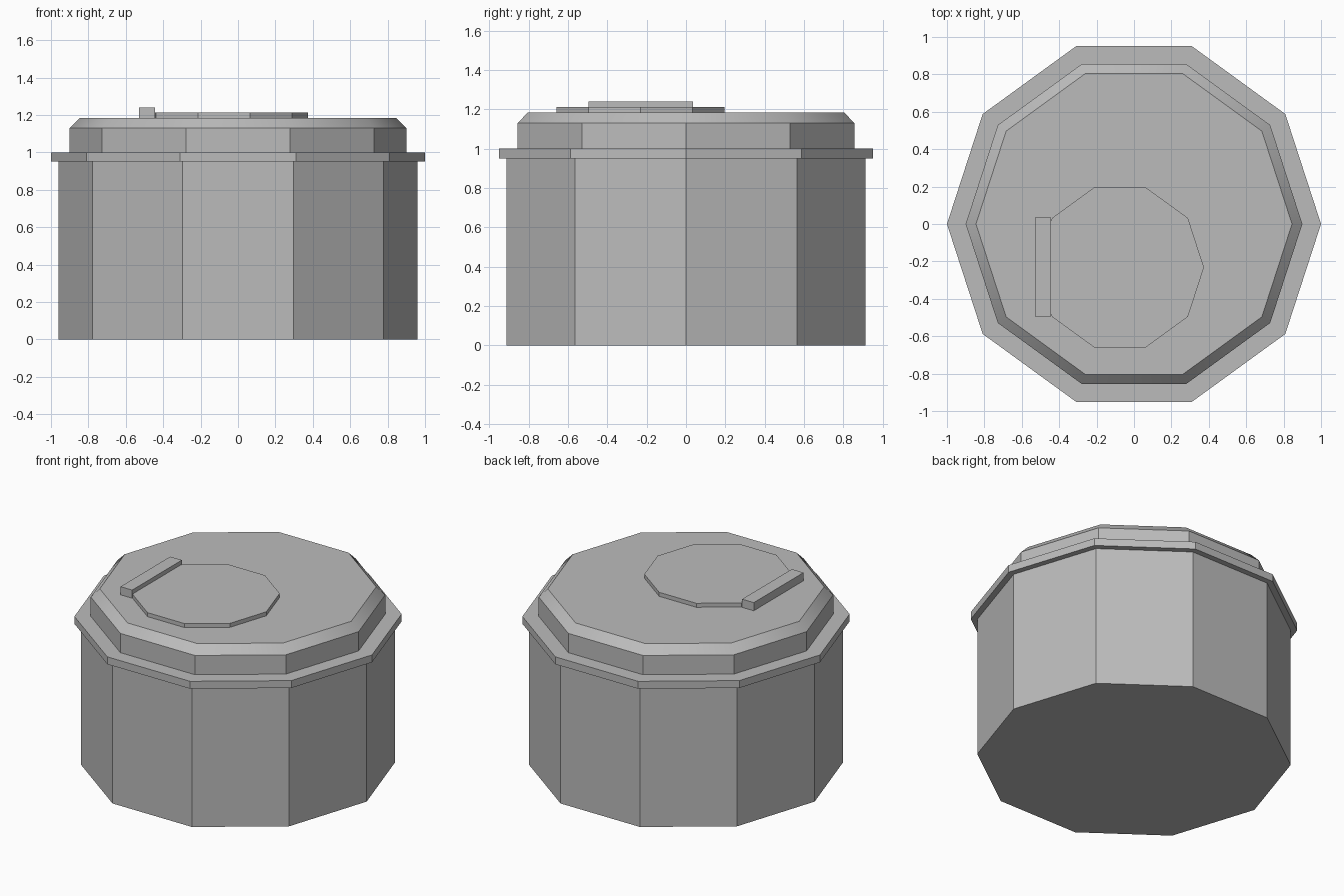
import bpy, bmesh, math

if "Cube" in bpy.data.objects:
    bpy.data.objects.remove(bpy.data.objects["Cube"])

SIDES = 10
grey = bpy.data.materials.new("plain grey")
grey.use_nodes = True
grey.diffuse_color = (0.5, 0.5, 0.5, 1)
grey.node_tree.nodes["Principled BSDF"].inputs["Base Color"].default_value = grey.diffuse_color


def finish(name, bm, location):
    bmesh.ops.recalc_face_normals(bm, faces=bm.faces)
    mesh = bpy.data.meshes.new(name)
    bm.to_mesh(mesh)
    bm.free()
    mesh.materials.append(grey)
    obj = bpy.data.objects.new(name, mesh)
    obj.location = location
    bpy.context.collection.objects.link(obj)
    bpy.ops.object.select_all(action='DESELECT')
    obj.select_set(True)
    bpy.context.view_layer.objects.active = obj
    bpy.ops.object.shade_smooth_by_angle(angle=math.radians(30))


def ten_sided(name, profile, location=(0, 0, 0)):
    """Closed ten-sided solid from (radius, height) pairs, bottom to top."""
    bm = bmesh.new()
    rings = []
    for radius, z in profile:
        angles = [math.tau * i / SIDES for i in range(SIDES)]
        rings.append([bm.verts.new((radius * math.cos(a), radius * math.sin(a), z))
                      for a in angles])
    for low, high in zip(rings, rings[1:]):
        for i in range(SIDES):
            j = (i + 1) % SIDES
            bm.faces.new((low[i], low[j], high[j], high[i]))
    bm.faces.new(rings[0])
    bm.faces.new(rings[-1])
    finish(name, bm, location)


def box(name, size, location):
    bm = bmesh.new()
    bmesh.ops.create_cube(bm, size=1)
    bmesh.ops.scale(bm, vec=size, verts=bm.verts)
    finish(name, bm, location)


# Main container with its flange and bevelled lid
ten_sided("barrel", [(0.96, 0), (0.96, 0.95)])
ten_sided("rim", [(1.0, 0.95), (1.0, 1.0)])
ten_sided("lid", [(0.90, 1.0), (0.90, 1.13), (0.845, 1.185)])

# Off-centre hatch and its hinge bar
ten_sided("hatch", [(0.449, 1.185), (0.449, 1.212)], (-0.075, -0.232, 0))
box("hinge", (0.087, 0.53, 0.055), (-0.4865, -0.23, 1.2125))
